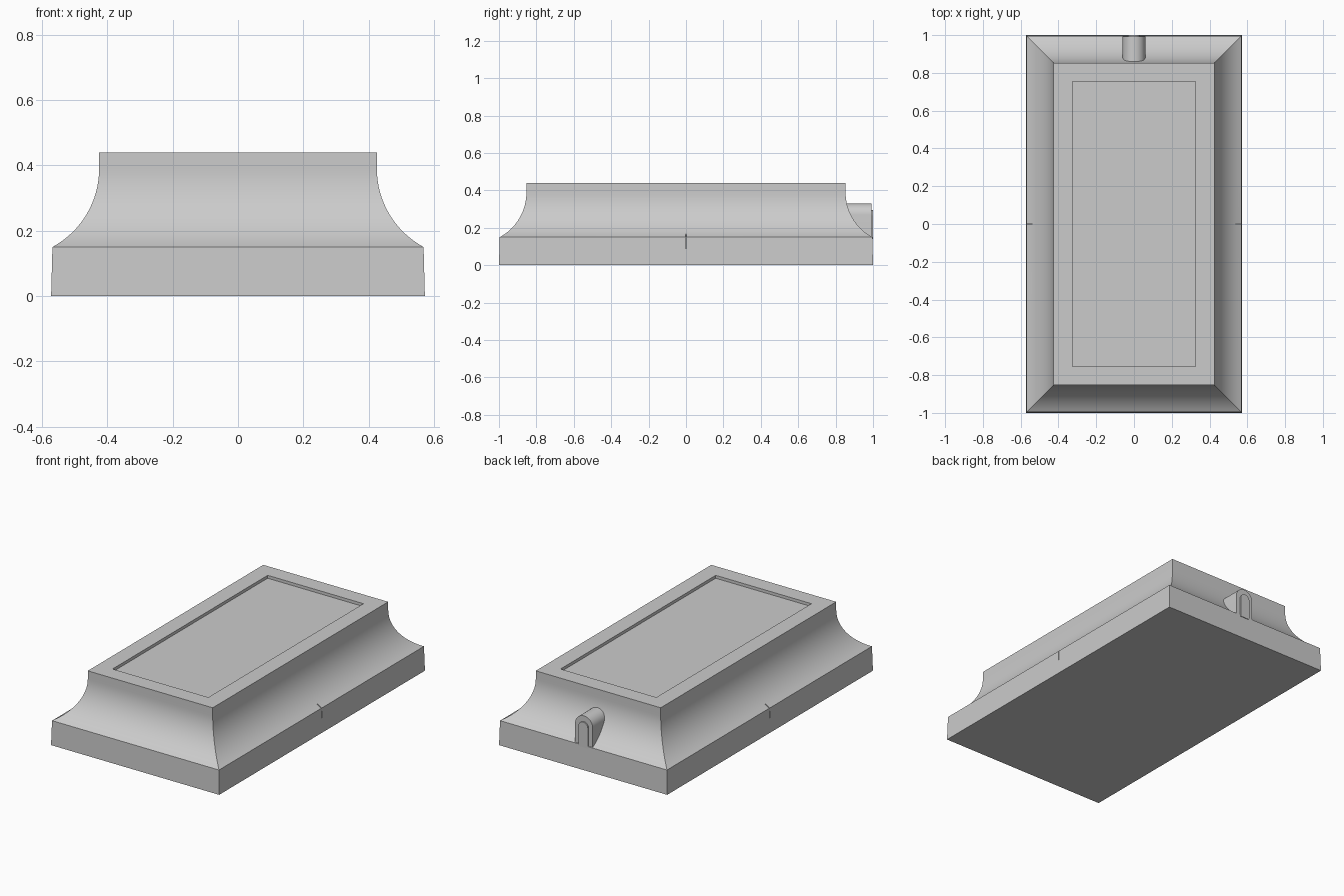
import bpy, bmesh, math

if "Cube" in bpy.data.objects:
    bpy.data.objects.remove(bpy.data.objects["Cube"], do_unlink=True)

grey = bpy.data.materials.new("plain_grey")
grey.use_nodes = True
colour = (0.6, 0.6, 0.6, 1)
grey.diffuse_color = colour
grey.node_tree.nodes["Principled BSDF"].inputs["Base Color"].default_value = colour

HALF_X, HALF_Y = 0.572, 1.0
INSET, SHOULDER, RIM = 0.147, 0.15, 0.44


def make_object(name, bm, smooth=True):
    bmesh.ops.recalc_face_normals(bm, faces=bm.faces)
    mesh = bpy.data.meshes.new(name)
    bm.to_mesh(mesh)
    bm.free()
    mesh.materials.append(grey)
    ob = bpy.data.objects.new(name, mesh)
    bpy.context.collection.objects.link(ob)
    if smooth:
        bpy.ops.object.select_all(action="DESELECT")
        ob.select_set(True)
        bpy.context.view_layer.objects.active = ob
        bpy.ops.object.shade_smooth_by_angle(angle=math.radians(30))
    return ob


def box(name, centre, size):
    bm = bmesh.new()
    bmesh.ops.create_cube(bm, size=1)
    for v in bm.verts:
        v.co = [c + s * k for c, s, k in zip(centre, size, v.co)]
    return make_object(name, bm, False)


def arch(name, half_width, top, bottom, y0, y1):
    """Round-topped upright slab extruded along y."""
    steps = 16
    spring = top - half_width
    outline = [(half_width, bottom)]
    outline += [(half_width * math.cos(math.pi * i / steps),
                 spring + half_width * math.sin(math.pi * i / steps)) for i in range(steps + 1)]
    outline.append((-half_width, bottom))
    bm = bmesh.new()
    face = bm.faces.new([bm.verts.new((x, y0, z)) for x, z in outline])
    out = bmesh.ops.extrude_face_region(bm, geom=[face])
    for v in out["geom"]:
        if isinstance(v, bmesh.types.BMVert):
            v.co.y = y1
    # the extrusion drops the starting cap, so close it again when open
    bmesh.ops.holes_fill(bm, edges=[e for e in bm.edges if e.is_boundary], sides=0)
    return make_object(name, bm)


# Plinth: rectangular rings lofted up a hollow cove, with a sunken top panel
profile = [(0, 0), (0.004, SHOULDER)]
drop, run = 0.24, INSET - 0.004
radius = (run ** 2 + drop ** 2) / (2 * run)
sweep = math.asin(drop / radius)
for i in range(1, 17):
    a = sweep * (1 - i / 16)
    profile.append((INSET - radius * (1 - math.cos(a)), SHOULDER + drop - radius * math.sin(a)))
profile += [(INSET, RIM), (0.246, RIM), (0.246, RIM - 0.018)]

bm = bmesh.new()
rings = []
for inset, z in profile:
    x, y = HALF_X - inset, HALF_Y - inset
    rings.append([bm.verts.new((sx * x, sy * y, z))
                  for sx, sy in ((-1, -1), (1, -1), (1, 1), (-1, 1))])
for low, high in zip(rings, rings[1:]):
    for i in range(4):
        j = (i + 1) % 4
        bm.faces.new((low[i], low[j], high[j], high[i]))
bm.faces.new(rings[0])
bm.faces.new(rings[-1])
plinth = make_object("plinth", bm)

# Hairline notches at the middle of both long sides
for side, sx in (("left", 1), ("right", -1)):
    cutter = box(side + "_notch_cutter", (sx * 0.57, 0, 0.13), (0.06, 0.004, 0.08))
    cutter.hide_render = True
    mod = plinth.modifiers.new(side + "_notch", "BOOLEAN")
    mod.operation, mod.solver, mod.object = "DIFFERENCE", "EXACT", cutter
    bpy.context.view_layer.objects.active = plinth
    bpy.ops.object.modifier_apply(modifier=mod.name)
    bpy.data.objects.remove(cutter, do_unlink=True)

# Round-topped cable outlet at the back, with a raised inner strip
arch("cable_outlet", 0.06, 0.33, 0.14, 0.8, 0.992)
arch("outlet_strip", 0.032, 0.295, 0.14, 0.985, 1.0)
